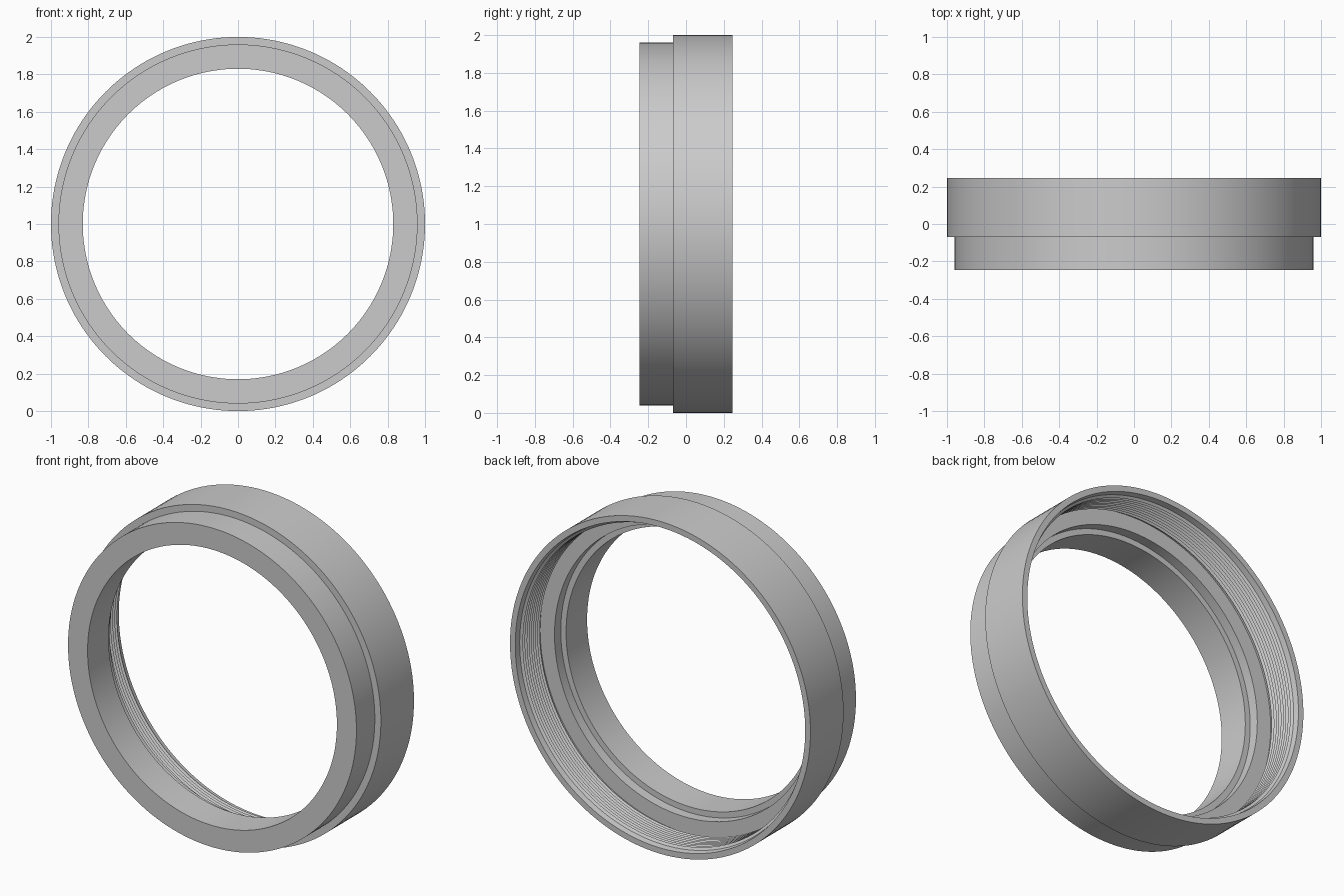
import bpy
import math

SEGMENTS = 160
THREADS = 9

if "Cube" in bpy.data.objects:
    bpy.data.objects.remove(bpy.data.objects["Cube"])

# Plain grey finish
grey = bpy.data.materials.new("plain grey")
grey.use_nodes = True
colour = (0.6, 0.6, 0.6, 1)
grey.diffuse_color = colour
grey.node_tree.nodes["Principled BSDF"].inputs["Base Color"].default_value = colour


def lathe(name, profile):
    """Turn a closed (radius, y) profile around the front-back axis."""
    verts, faces = [], []
    n = len(profile)
    for s in range(SEGMENTS):
        a = math.tau * s / SEGMENTS
        verts += [(r * math.cos(a), y, 1 + r * math.sin(a)) for r, y in profile]
        t = (s + 1) % SEGMENTS
        for i in range(n):
            j = (i + 1) % n
            faces.append((s * n + i, s * n + j, t * n + j, t * n + i))
    mesh = bpy.data.meshes.new(name)
    mesh.from_pydata(verts, [], faces)
    mesh.materials.append(grey)
    obj = bpy.data.objects.new(name, mesh)
    bpy.context.collection.objects.link(obj)
    bpy.ops.object.select_all(action="DESELECT")
    obj.select_set(True)
    bpy.context.view_layer.objects.active = obj
    bpy.ops.object.mode_set(mode="EDIT")
    bpy.ops.mesh.select_all(action="SELECT")
    bpy.ops.mesh.normals_make_consistent(inside=False)
    bpy.ops.object.mode_set(mode="OBJECT")
    bpy.ops.object.shade_smooth_by_angle(angle=math.radians(25))
    return obj


# Bore, seat ledge and floor, from the front towards the back
inside = [(0.83, -0.245), (0.83, -0.045), (0.865, -0.045), (0.865, 0.015), (0.96, 0.015)]

# V-shaped internal threads
start, pitch, root, crest = 0.03, 0.02, 0.96, 0.945
for k in range(THREADS):
    y = start + k * pitch
    inside += [(root, y), (crest, y + pitch / 2)]
inside += [(root, start + THREADS * pitch), (0.965, 0.245)]

# Stepped outer wall, from the back towards the front
outside = [(1.0, 0.245), (1.0, -0.07), (0.96, -0.07), (0.96, -0.245)]

lathe("threaded_ring", inside + outside)
